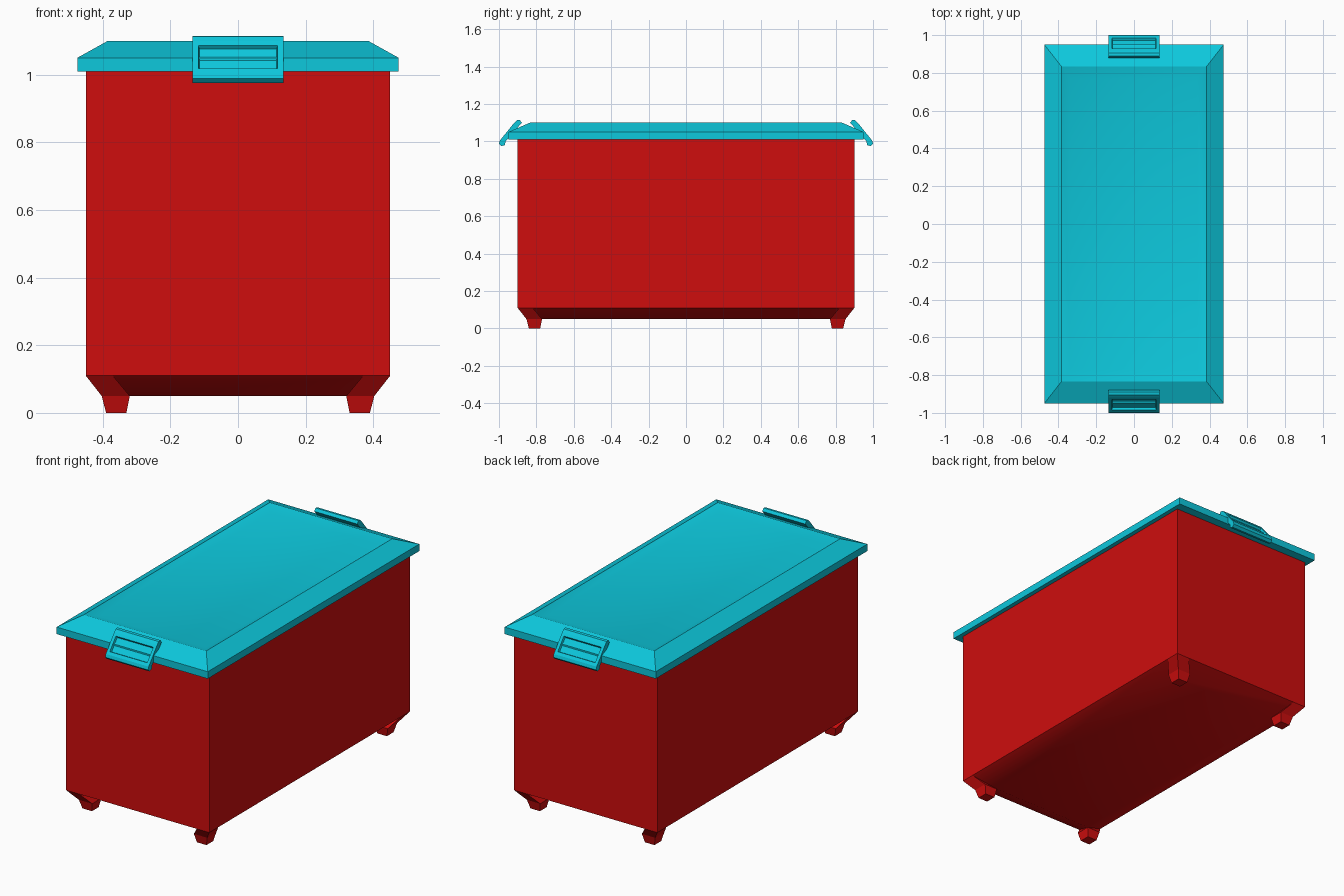
import bpy, bmesh
from mathutils import Vector

if "Cube" in bpy.data.objects:
    bpy.data.objects.remove(bpy.data.objects["Cube"])


def material(name, color):
    m = bpy.data.materials.new(name)
    m.diffuse_color = color
    m.use_nodes = True
    m.node_tree.nodes["Principled BSDF"].inputs["Base Color"].default_value = m.diffuse_color
    return m


red = material("red_plastic", (0.62, 0.004, 0.004, 1))
cyan = material("cyan_plastic", (0.004, 0.58, 0.72, 1))


def finish(name, bm, mat, smooth=True):
    bmesh.ops.recalc_face_normals(bm, faces=bm.faces)
    me = bpy.data.meshes.new(name)
    bm.to_mesh(me)
    bm.free()
    ob = bpy.data.objects.new(name, me)
    bpy.context.collection.objects.link(ob)
    me.materials.append(mat)
    if smooth:
        bpy.ops.object.select_all(action='DESELECT')
        ob.select_set(True)
        bpy.context.view_layer.objects.active = ob
        bpy.ops.object.shade_smooth_by_angle(angle=0.5)
    return ob


def loft(name, rings, mat, smooth=True):
    """Stack of rectangles (x0, x1, y0, y1, z), bridged and capped."""
    bm = bmesh.new()
    loops = [[bm.verts.new(p) for p in ((x0, y0, z), (x1, y0, z), (x1, y1, z), (x0, y1, z))]
             for x0, x1, y0, y1, z in rings]
    for a, b in zip(loops, loops[1:]):
        for i in range(4):
            j = (i + 1) % 4
            bm.faces.new((a[i], a[j], b[j], b[i]))
    bm.faces.new(loops[0][::-1])
    bm.faces.new(loops[-1])
    return finish(name, bm, mat, smooth)


def centred(x, y, z):
    return (-x, x, -y, y, z)


# Bin body with shallow sloping underside
loft("bin_body", [centred(0.32, 0.77, 0.05), centred(0.45, 0.90, 0.11),
                  centred(0.45, 0.90, 1.01)], red)

# Lid: vertical rim, chamfer, dished top
loft("lid", [centred(0.475, 0.95, 1.01), centred(0.475, 0.95, 1.05),
             centred(0.385, 0.835, 1.10), centred(0.335, 0.77, 1.08)], cyan)

# Four feet flaring into the lower corners
for sx in (-1, 1):
    for sy in (-1, 1):
        rings = [(0.33, 0.39, 0.78, 0.84, 0.0), (0.32, 0.403, 0.77, 0.853, 0.05),
                 (0.37, 0.45, 0.82, 0.90, 0.11)]
        loft("foot_%s_%s" % ("right" if sx > 0 else "left", "back" if sy > 0 else "front"),
             [(sx * a, sx * b, sy * c, sy * d, z) for a, b, c, d, z in rings], red, False)

# Tilted clip at each end, with a recessed grip panel
PROFILE = [(0.878, 1.10), (0.889, 1.115), (0.905, 1.113), (0.918, 1.10),
           (0.995, 1.005), (1.0, 0.988), (0.987, 0.975), (0.968, 0.98), (0.965, 1.0)]
for sy, side in ((-1, "front"), (1, "back")):
    bm = bmesh.new()
    left, right = ([bm.verts.new((x, sy * y, z)) for y, z in PROFILE] for x in (-0.135, 0.135))
    bm.faces.new(left)
    bm.faces.new(right[::-1])
    panel = None
    for i in range(len(PROFILE)):
        j = (i + 1) % len(PROFILE)
        f = bm.faces.new((left[i], left[j], right[j], right[i]))
        if i == 3:
            panel = f
    bmesh.ops.recalc_face_normals(bm, faces=bm.faces)
    panel.normal_update()
    n = Vector(panel.normal)
    bmesh.ops.inset_region(bm, faces=[panel], thickness=0.025)
    bmesh.ops.inset_region(bm, faces=[panel], thickness=0.005)
    for v in panel.verts:
        v.co -= n * 0.012
    finish("clip_" + side, bm, cyan, False)
